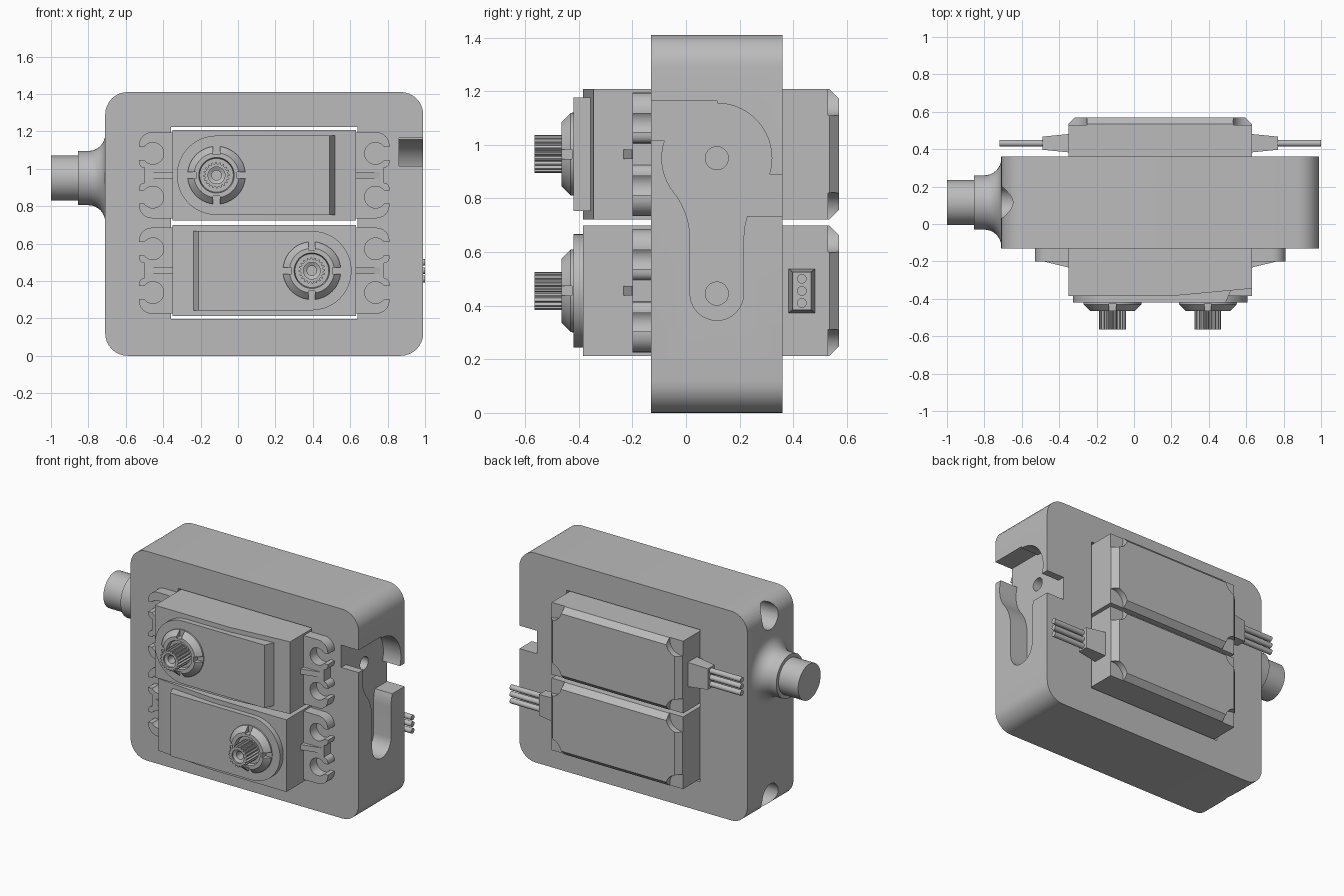
import bpy, bmesh
from math import sin, cos, pi, radians, atan2
from mathutils import Vector, Matrix

if "Cube" in bpy.data.objects:
    bpy.data.objects.remove(bpy.data.objects["Cube"])

grey = bpy.data.materials.new("plain grey")
grey.use_nodes = True
grey.diffuse_color = (0.5, 0.5, 0.5, 1)
grey.node_tree.nodes["Principled BSDF"].inputs["Base Color"].default_value = (0.5, 0.5, 0.5, 1)


def finish(name, bm):
    bmesh.ops.remove_doubles(bm, verts=bm.verts, dist=1e-5)
    bmesh.ops.recalc_face_normals(bm, faces=bm.faces)
    mesh = bpy.data.meshes.new(name)
    bm.to_mesh(mesh)
    bm.free()
    mesh.materials.append(grey)
    ob = bpy.data.objects.new(name, mesh)
    bpy.context.collection.objects.link(ob)
    return ob


def axis_point(axis, a, b, t):
    return {"x": (t, a, b), "y": (a, t, b), "z": (a, b, t)}[axis]


def prism(name, outline, axis, lo, hi):
    """Extrude a 2D outline along an axis."""
    bm = bmesh.new()
    face = bm.faces.new([bm.verts.new(axis_point(axis, a, b, lo)) for a, b in outline])
    out = bmesh.ops.extrude_face_region(bm, geom=[face])
    shift = Vector(axis_point(axis, 0, 0, hi - lo))
    bmesh.ops.translate(bm, vec=shift, verts=[g for g in out["geom"] if isinstance(g, bmesh.types.BMVert)])
    return finish(name, bm)


def lathe(name, profile, axis, centre, steps=48):
    """Spin (position, radius) pairs around an axis."""
    bm = bmesh.new()
    verts = [bm.verts.new(axis_point(axis, r, 0, t)) for t, r in profile]
    edges = [bm.edges.new(pair) for pair in zip(verts, verts[1:])]
    bmesh.ops.spin(bm, geom=verts + edges, cent=(0, 0, 0), axis=axis_point(axis, 0, 0, 1),
                   angle=2 * pi, steps=steps)
    bmesh.ops.translate(bm, vec=axis_point(axis, centre[0], centre[1], 0), verts=bm.verts)
    return finish(name, bm)


def cylinder(name, axis, centre, r, lo, hi, steps=32):
    return lathe(name, [(lo, 0), (lo, r), (hi, r), (hi, 0)], axis, centre, steps)


def box(name, x, y, z):
    return prism(name, [(x[0], y[0]), (x[1], y[0]), (x[1], y[1]), (x[0], y[1])], "z", *z)


def arc(cx, cy, r, start, end, n=8):
    angles = [radians(start + (end - start) * i / n) for i in range(n + 1)]
    return [(cx + r * cos(a), cy + r * sin(a)) for a in angles]


def cut(ob, *cutters):
    for c in cutters:
        mod = ob.modifiers.new("cut", "BOOLEAN")
        mod.operation, mod.solver, mod.object = "DIFFERENCE", "EXACT", c
        bpy.context.view_layer.update()
        result = bpy.data.meshes.new_from_object(ob.evaluated_get(bpy.context.evaluated_depsgraph_get()))
        ob.modifiers.remove(mod)
        ob.data = result
        bpy.data.objects.remove(c)


# Housing: rounded slab with a through window
R = 0.12
outline = (arc(0.87, 1.29, R, 0, 90) + arc(-0.59, 1.29, R, 90, 180)
           + arc(-0.59, R, R, 180, 270) + arc(0.87, R, R, 270, 360))
housing = prism("housing", outline, "y", -0.13, 0.36)
cut(housing, box("window", (-0.357, 0.64), (-0.3, 0.5), (0.197, 1.222)))

# Keyhole recess with filleted neck
mid_y, top_z, low_z = 0.115, 0.95, 0.445
neck_x, neck_z, neck_r = 0.376, -0.3, 0.276
tip = math_angle = atan2(neck_z, neck_x) * 180 / pi
half = (arc(0, 0, 0.205, 90, tip, 20)
        + arc(neck_x, neck_z, neck_r, 180 + tip, 180, 10)[1:]
        + arc(0, low_z - top_z, 0.1, 0, -90, 10))
keyhole = half + [(-u, v) for u, v in reversed(half[1:-1])]
keyhole = [(u + mid_y, v + top_z) for u, v in keyhole]
cut(housing, prism("keyhole", keyhole, "x", 0.86, 1.1),
    box("front_notch", (0.86, 1.1), (-0.3, mid_y), (1.015, 1.165)),
    box("back_notch", (0.86, 1.1), (mid_y, 0.5), (0.735, 0.89)))
for z in (top_z, low_z):
    cut(housing, cylinder("pin_hole", "x", (mid_y, z), 0.043, 0.72, 0.9))
for z in (1.31, 0.1):
    cut(housing, cylinder("corner_hole", "x", (mid_y, z), 0.085, -0.9, -0.45))

# Round stub with a flared root
flare = [(x, r) for x, r in arc(-0.8, 0.235, 0.09, -90, 0, 8)]
lathe("side_stub", [(-1, 0), (-1, 0.12), (-0.855, 0.12), (-0.855, 0.145)] + flare
      + [(-0.69, 0.235), (-0.69, 0)], "x", (mid_y, top_z))

# Servo parts, modelled around their own centre
W, H, SX = 0.49, 0.243, -0.255
parts = []

# Case with sloped front and chamfered back edges
case = prism("servo_case", [(-W, -0.385), (0.06, -0.385), (W, -0.345), (W, 0.57), (-W, 0.57)], "z", -H, H)
bm = bmesh.new()
bm.from_mesh(case.data)
rim = [e for e in bm.edges if all(v.co.y > 0.56 for v in e.verts)]
bmesh.ops.bevel(bm, geom=rim, offset=0.035, segments=1, affect="EDGES")
bm.to_mesh(case.data)
bm.free()
for sx in (-1, 1):
    for sz in (-1, 1):
        cut(case, cylinder("screw_recess", "y", (sx * (W - 0.015), sz * (H - 0.015)), 0.085, 0.53, 0.7))
parts.append(case)

# Raised front pad, round at one end and sloped at the other
pad = prism("servo_pad", arc(SX, 0, 0.212, 90, 270, 24) + [(0.39, -0.212), (0.39, 0.212)], "y", -0.42, -0.33)
for v in pad.data.vertices:
    if v.co.x > 0.3 and v.co.y < -0.4:
        v.co.x -= 0.04
parts.append(pad)

# Slotted collar around the output
collar = lathe("output_collar", [(-0.4, 0), (-0.4, 0.155), (-0.43, 0.155), (-0.465, 0.12),
                                 (-0.465, 0.095), (-0.44, 0.09), (-0.44, 0)], "y", (SX, 0))
for s in (-1, 1):
    near, far = sorted((s * 0.11, s * 0.2))
    cut(collar, box("slot", (SX + near, SX + far), (-0.5, -0.425), (-0.018, 0.018)),
        box("slot", (SX - 0.018, SX + 0.018), (-0.5, -0.425), (near, far)))
parts.append(collar)

# Toothed output shaft with a stepped bore
teeth = 20
gear = []
for i in range(teeth * 4):
    r = 0.071 if i % 4 < 2 else 0.06
    a = 2 * pi * i / (teeth * 4)
    gear.append((SX + r * cos(a), r * sin(a)))
shaft = prism("output_shaft", gear, "y", -0.565, -0.43)
cut(shaft, lathe("bore", [(-0.6, 0), (-0.6, 0.045), (-0.555, 0.045), (-0.545, 0.026),
                          (-0.48, 0.026), (-0.48, 0)], "y", (SX, 0), 32))
parts.append(shaft)

# Mounting ears with open screw slots and a stiffening rib
for side, s in (("right", -1), ("left", 1)):
    lobe = [(0.48, 0.23)] + arc(0.6, 0.16, 0.07, 90, 0, 6) + arc(0.64, 0.07, 0.03, 0, -90, 4)
    ear_outline = lobe + [(x, -z) for x, z in reversed(lobe)]
    ear = prism(side + "_ear", [(s * x, z) for x, z in ear_outline], "y", -0.2, -0.125)
    for z in (-0.117, 0.117):
        cut(ear, cylinder("ear_hole", "y", (s * 0.595, z), 0.058, -0.3, 0),
            box("ear_slot", sorted((s * 0.6, s * 0.75)), (-0.3, 0), (z - 0.035, z + 0.035)))
    rib = prism(side + "_ear_rib", [(s * 0.48, -0.235), (s * 0.62, -0.201), (s * 0.62, -0.18), (s * 0.48, -0.18)],
                "z", -0.018, 0.018)
    parts += [ear, rib]

# Cable boot and three wires
cable_y = 0.432
boot = box("cable_boot", (-0.63, -0.48), (cable_y - 0.05, cable_y + 0.05), (-0.083, 0.083))
for v in boot.data.vertices:
    if v.co.x < -0.6:
        v.co.y = cable_y + (v.co.y - cable_y) * 0.7
        v.co.z *= 0.85
parts.append(boot)
for i in (-1, 0, 1):
    parts.append(cylinder("wire", "x", (cable_y, i * 0.045), 0.018, -0.86, -0.6, 16))

# Upper servo, and the lower one turned half round
for ob in parts:
    low = ob.copy()
    bpy.context.collection.objects.link(low)
    low.name = "lower_" + ob.name
    low.location, low.rotation_euler = (0.14, 0, 0.455), (0, pi, 0)
    ob.name = "upper_" + ob.name
    ob.location = (0.14, 0, 0.965)

# Smooth the round surfaces, keep edges sharp
bpy.ops.object.select_all(action="DESELECT")
for ob in bpy.context.collection.objects:
    if ob.type == "MESH":
        ob.select_set(True)
bpy.context.view_layer.objects.active = housing
bpy.ops.object.shade_smooth_by_angle(angle=radians(30))
